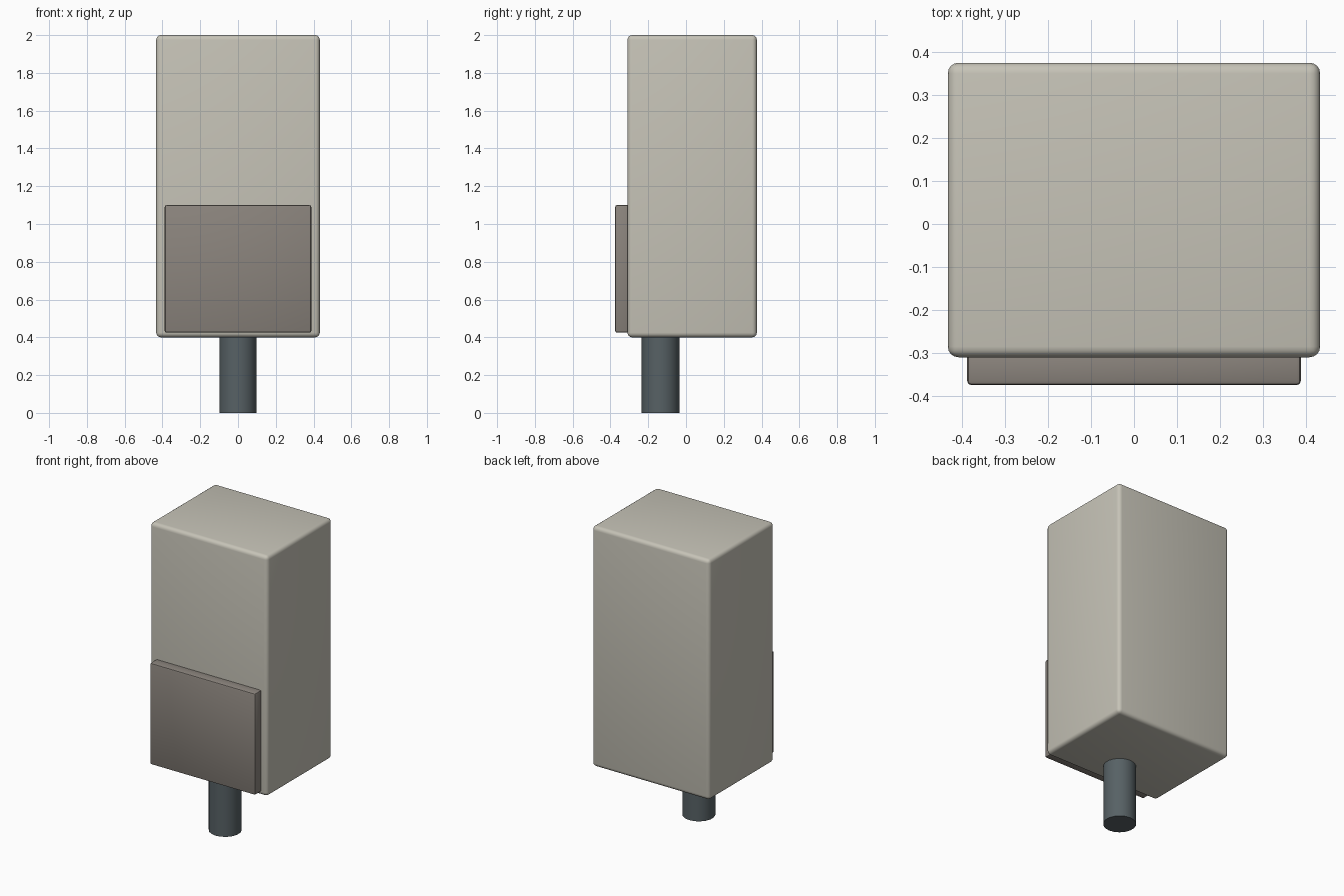
import bpy
import math

old = bpy.data.objects.get("Cube")
if old:
    bpy.data.objects.remove(old, do_unlink=True)


def material(name, rgb):
    mat = bpy.data.materials.new(name)
    mat.use_nodes = True
    color = (*rgb, 1.0)
    mat.diffuse_color = color
    bsdf = next(n for n in mat.node_tree.nodes if n.type == "BSDF_PRINCIPLED")
    bsdf.inputs["Base Color"].default_value = color
    return mat


def rounded_box(name, low, high, radius, segments, mat):
    center = [(a + b) / 2 for a, b in zip(low, high)]
    bpy.ops.mesh.primitive_cube_add(size=1, location=center)
    obj = bpy.context.object
    obj.name = name
    obj.scale = [b - a for a, b in zip(low, high)]
    bpy.ops.object.transform_apply(location=False, rotation=False, scale=True)
    bevel = obj.modifiers.new("soft_edges", "BEVEL")
    bevel.width = radius
    bevel.segments = segments
    bpy.ops.object.modifier_apply(modifier=bevel.name)
    obj.data.materials.append(mat)
    bpy.ops.object.shade_smooth_by_angle(angle=math.radians(40))
    return obj


cream = material("warm_cream", (0.565, 0.546, 0.474))
taupe = material("taupe", (0.258, 0.231, 0.205))
slate = material("slate_grey", (0.095, 0.12, 0.13))

# Main housing and the raised front panel
rounded_box("housing", (-0.433, -0.31, 0.4), (0.433, 0.375, 2.0), 0.025, 4, cream)
rounded_box("front_panel", (-0.388, -0.375, 0.425), (0.388, -0.29, 1.1), 0.01, 2, taupe)

# Short post under the housing
bpy.ops.mesh.primitive_cylinder_add(vertices=18, radius=0.1, depth=0.45,
                                    location=(0, -0.135, 0.225))
post = bpy.context.object
post.name = "support_post"
post.data.materials.append(slate)
bpy.ops.object.shade_smooth_by_angle(angle=math.radians(40))
